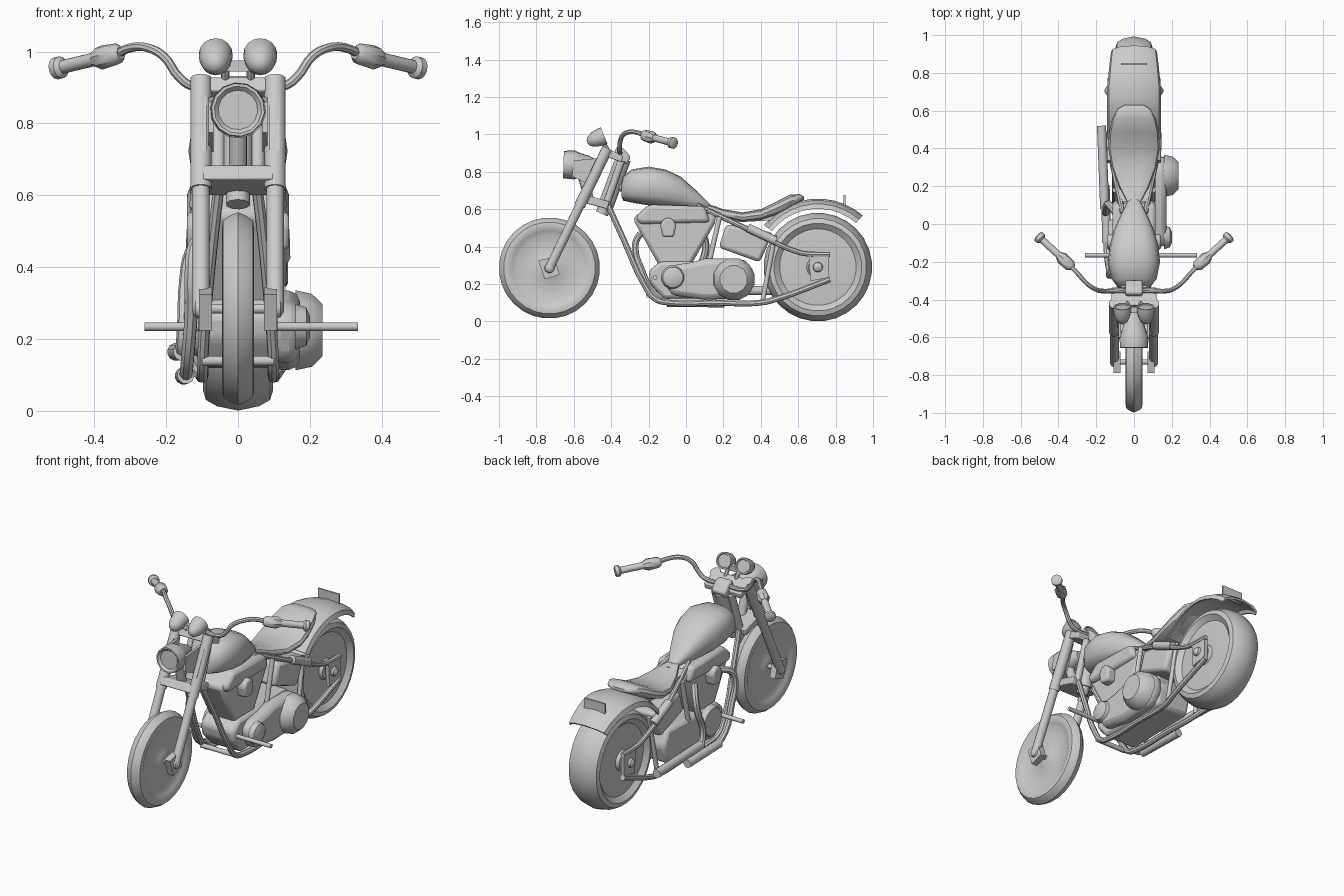
import bpy, bmesh, math
from mathutils import Vector


def mirror(ob):
    m = ob.modifiers.new("mirror", 'MIRROR')
    m.use_axis = (True, False, False)


def build(name, verts, faces, both=False, bevel=0):
    me = bpy.data.meshes.new(name)
    me.from_pydata([tuple(v) for v in verts], [], faces)
    bm = bmesh.new()
    bm.from_mesh(me)
    bmesh.ops.remove_doubles(bm, verts=bm.verts, dist=1e-5)
    bmesh.ops.recalc_face_normals(bm, faces=bm.faces)
    bm.to_mesh(me)
    bm.free()
    ob = bpy.data.objects.new(name, me)
    bpy.context.collection.objects.link(ob)
    if bevel:
        b = ob.modifiers.new("bevel", 'BEVEL')
        b.width, b.segments = bevel, 2
    if both:
        mirror(ob)
    return ob


def loft(name, rings, caps=True, **kw):
    n = len(rings[0])
    verts = [v for r in rings for v in r]
    faces = [(i * n + j, i * n + (j + 1) % n, (i + 1) * n + (j + 1) % n, (i + 1) * n + j)
             for i in range(len(rings) - 1) for j in range(n)]
    if caps:
        faces += [tuple(range(n)), tuple(range((len(rings) - 1) * n, len(rings) * n))]
    return build(name, verts, faces, **kw)


def lathe(name, profile, origin, axis, seg=16, **kw):
    """profile: (distance along axis, radius)"""
    a = Vector(axis).normalized()
    u = a.orthogonal().normalized()
    w = a.cross(u)
    o = Vector(origin)
    angs = [2 * math.pi * k / seg for k in range(seg)]
    return loft(name, [[o + a * d + (u * math.cos(t) + w * math.sin(t)) * r for t in angs]
                       for d, r in profile], **kw)


def rod(name, p, q, r, seg=12, **kw):
    d = Vector(q) - Vector(p)
    return lathe(name, [(0, r), (d.length, r)], p, d, seg, **kw)


def tube(name, pts, r, both=False):
    cu = bpy.data.curves.new(name, 'CURVE')
    cu.dimensions = '3D'
    cu.bevel_depth, cu.bevel_resolution, cu.resolution_u, cu.use_fill_caps = r, 2, 4, True
    s = cu.splines.new('BEZIER')
    s.bezier_points.add(len(pts) - 1)
    for b, p in zip(s.bezier_points, pts):
        b.co = p
        b.handle_left_type = b.handle_right_type = 'AUTO'
    ob = bpy.data.objects.new(name, cu)
    bpy.context.collection.objects.link(ob)
    bpy.ops.object.select_all(action='DESELECT')
    ob.select_set(True)
    bpy.context.view_layer.objects.active = ob
    bpy.ops.object.convert(target='MESH')
    ob = bpy.context.view_layer.objects.active
    ob.name = name
    if both:
        mirror(ob)


def prism(name, yz, x0, x1, **kw):
    return loft(name, [[(x, y, z) for y, z in yz] for x in (x0, x1)], **kw)


def body(name, stations, seg=14, power=0.75):
    """rounded loft along y: (y, half width, bottom, top)"""
    sp = lambda v: math.copysign(abs(v) ** power, v)
    angs = [2 * math.pi * k / seg for k in range(seg)]
    return loft(name, [[(w * sp(math.cos(t)), y, (a + b) / 2 + (b - a) / 2 * sp(math.sin(t)))
                        for t in angs] for y, w, a, b in stations])


# Wheels: tyre and dished disc turned as one closed profile
def wheel(name, y, z, R, rim, hw, disc):
    half = [(disc * 1.25, 0.004), (disc * 1.25, 0.05), (disc, 0.06), (disc, rim - .02), (hw * .75, rim),
            (hw, rim + (R - rim) * .35), (hw * .92, rim + (R - rim) * .65), (hw * .6, R - .012)]
    prof = half + [(0, R)] + [(-d, r) for d, r in reversed(half)]
    lathe(name, prof, (0, y, z), (1, 0, 0), 28)


wheel("front_wheel", -.73, .285, .27, .20, .045, .025)
wheel("rear_wheel", .705, .29, .29, .205, .097, .075)
rod("front_axle", (-.11, -.73, .285), (.11, -.73, .285), .014)
rod("rear_axle", (-.14, .705, .29), (.14, .705, .29), .016)

# Fork
bot, top = Vector((.103, -.73, .285)), Vector((.103, -.42, .925))
up = (top - bot).normalized()
rod("fork_lower", bot, bot.lerp(top, .62), .025, both=True)
rod("fork_upper", bot.lerp(top, .52), top, .03, both=True)
prism("front_axle_plate", [(-.79, .325), (-.705, .345), (-.675, .25), (-.755, .225)], .072, .108, both=True)
lathe("front_axle_nut", [(0, .028), (.012, .024), (.022, .008)], (.106, -.73, .285), (1, 0, 0), 10, both=True)
prism("upper_yoke", [(-.45, .89), (-.345, .85), (-.335, .885), (-.43, .93)], -.12, .12, bevel=.006)
prism("lower_yoke", [(-.59, .645), (-.42, .60), (-.41, .64), (-.565, .685)], -.10, .10, bevel=.006)
rod("steering_neck", (0, -.43, .615), (0, -.335, .87), .042, 14)
rod("neck_nut", (0, -.45, .575), (0, -.43, .62), .034, 10)
rod("neck_brace", (.055, -.43, .615), (.055, -.345, .86), .02, both=True)

# Headlight with its bracket
lathe("headlight", [(.012, .055), (.0, .066), (0, .074), (.06, .078), (.085, .066), (.14, .05), (.19, .025)],
      (0, -.655, .838), (0, 1, -.03), 14)
prism("headlight_bracket", [(-.60, .86), (-.44, .875), (-.49, .72), (-.61, .775)], .068, .082, both=True)
rod("headlight_stay", (0, -.56, .80), (0, -.52, .66), .026, 10)
prism("fork_side_plate", [(-.475, .875), (-.455, .875), (-.53, .725), (-.55, .725)], .088, .115, both=True)

# Gauges
lathe("gauge", [(-.075, .01), (-.065, .026), (-.035, .041), (.0, .047), (.022, .047), (.022, .039), (.017, .036)],
      (.062, -.458, .985), (0, .93, .37), 16, both=True)
rod("gauge_stalk", (.035, -.45, .97), (.035, -.41, .90), .012, 8, both=True)
prism("gauge_bar", [(-.47, .945), (-.44, .945), (-.44, .975), (-.47, .975)], -.06, .06)

# Handlebar, grips and switch boxes
tube("handlebar", [(0, -.35, .905), (.13, -.355, .905), (.165, -.355, .93), (.205, -.345, .985), (.25, -.315, 1.01),
                   (.30, -.26, 1.01), (.345, -.215, .99), (.49, -.08, .95)], .0125, True)
g0, g1 = Vector((.325, -.232, .996)), Vector((.51, -.062, .952))
gd = g1 - g0
L = gd.length
lathe("switch_box", [(0, .018), (.015, .03), (.075, .034), (.10, .022)], g0, gd, 8, both=True)
lathe("grip", [(.09, .019), (L - .035, .019), (L - .025, .031), (L - .006, .031), (L, .022)], g0, gd, 14, both=True)
prism("handlebar_clamp", [(-.395, .875), (-.315, .84), (-.295, .88), (-.335, .925), (-.37, .935)],
      -.045, .045, bevel=.01)

# Tank and seat
body("fuel_tank", [(-.345, .05, .665, .73), (-.335, .085, .645, .775), (-.29, .12, .635, .812),
                   (-.20, .138, .62, .827), (-.11, .128, .61, .812), (-.03, .105, .605, .775),
                   (.06, .065, .60, .695), (.115, .035, .60, .64), (.13, .02, .605, .625)], 16)
body("seat", [(.105, .03, .60, .63), (.20, .08, .555, .60), (.30, .118, .53, .583), (.40, .136, .54, .60),
              (.48, .132, .565, .64), (.56, .115, .605, .68), (.61, .085, .64, .68), (.63, .05, .65, .668)], 14, .65)
prism("seat_pan", [(.12, .60), (.28, .53), (.46, .54), (.56, .60), (.45, .58), (.28, .555)], -.08, .08)

# Rear fender: arched section swept round the wheel
rings = []
for k in range(11):
    a = math.radians(142 - 9.3 * k)
    wide = .142 - .02 * max(0, k - 6) / 4
    sec = [(-1, .312), (-.93, .338), (-.6, .357), (0, .366), (.6, .357), (.93, .338), (1, .312),
           (.93, .312), (.85, .33), (.5, .347), (0, .354), (-.5, .347), (-.85, .33), (-.93, .312)]
    rings.append([(x * wide, .705 + r * math.cos(a), .29 + r * math.sin(a)) for x, r in sec])
loft("rear_fender", rings)
prism("plate_lamp", [(.842, .60), (.852, .60), (.852, .675), (.842, .675)], -.068, .068)

# Engine
prism("cylinders", [(-.285, .55), (-.22, .605), (-.06, .60), (.16, .575), (.155, .525), (.02, .29), (-.14, .29)],
      -.09, .09, bevel=.02)
prism("cylinder_head", [(-.25, .52), (-.27, .56), (-.20, .625), (.10, .615), (.13, .53)], -.115, .115, bevel=.02)
prism("intake_cover", [(-.125, .45), (-.065, .45), (-.052, .515), (-.068, .545), (-.095, .556), (-.122, .545),
                       (-.138, .515)], .08, .142, both=True, bevel=.012)
prism("crankcase", [(-.2, .27), (-.14, .32), (.06, .32), (.32, .33), (.36, .24), (.33, .13), (-.12, .12), (-.19, .2)],
      -.11, .11, bevel=.02)
prism("primary_case", [(-.13, .25), (-.08, .30), (.03, .315), (.10, .335), (.30, .335), (.36, .28), (.36, .2),
                       (.31, .125), (.1, .115), (-.08, .14)], .09, .172, bevel=.03)
lathe("clutch_cover", [(0, .115), (.045, .105), (.075, .075)], (.16, .255, .225), (1, 0, 0), 12)
lathe("crank_cover", [(0, .065), (.03, .055), (.04, .03)], (.16, -.07, .235), (1, 0, 0), 12)
lathe("cam_cover", [(0, .095), (.03, .08)], (-.105, -.06, .24), (-1, 0, 0), 12)
prism("oil_tank", [(.215, .52), (.465, .475), (.395, .315), (.175, .395)], -.115, .115, bevel=.02)
rod("foot_bar", (-.26, -.165, .235), (.333, -.165, .235), .012, 10)

# Frame tubes
tube("cradle_tube", [(.05, -.43, .65), (.075, -.33, .43), (.095, -.225, .20), (.098, -.165, .12), (.098, -.09, .10),
                     (.10, .15, .10), (.105, .40, .10), (.12, .50, .125), (.125, .77, .225)], .016, True)
tube("upper_rail", [(.06, .06, .62), (.10, .25, .53), (.12, .36, .48), (.125, .60, .37), (.125, .66, .36),
                    (.125, .77, .358)], .014, True)
rod("shock", (.12, .33, .50), (.122, .48, .43), .024, both=True)
rod("seat_post", (.09, .475, .46), (.1, .41, .11), .013, both=True)
rod("rear_stay", (.10, .18, .56), (.10, .12, .30), .014, both=True)
rod("backbone", (0, -.39, .73), (0, .16, .59), .025)
rod("engine_brace", (-.1, -.2, .14), (.1, -.2, .14), .014)
prism("rear_axle_plate", [(.655, .365), (.765, .365), (.765, .235), (.665, .215)], .11, .132, both=True)
lathe("rear_axle_nut", [(0, .028), (.014, .024), (.025, .008)], (.13, .705, .29), (1, 0, 0), 10, both=True)

# Exhausts on the left side
tube("front_exhaust", [(-.08, -.18, .49), (-.12, -.25, .46), (-.13, -.272, .39), (-.13, -.24, .28),
                       (-.14, -.17, .15), (-.145, -.08, .10), (-.15, .05, .098)], .019)
rod("front_muffler", (-.145, -.10, .10), (-.152, .205, .098), .024)
tube("rear_exhaust", [(-.09, .05, .49), (-.13, .10, .44), (-.145, .10, .36), (-.15, .06, .25), (-.155, .08, .175),
                      (-.16, .16, .165)], .019)
rod("rear_muffler", (-.155, .08, .165), (-.172, .52, .165), .025)

# Shading
bpy.ops.object.select_all(action='SELECT')
bpy.context.view_layer.objects.active = bpy.data.objects["seat"]
bpy.ops.object.shade_smooth_by_angle(angle=math.radians(38))
